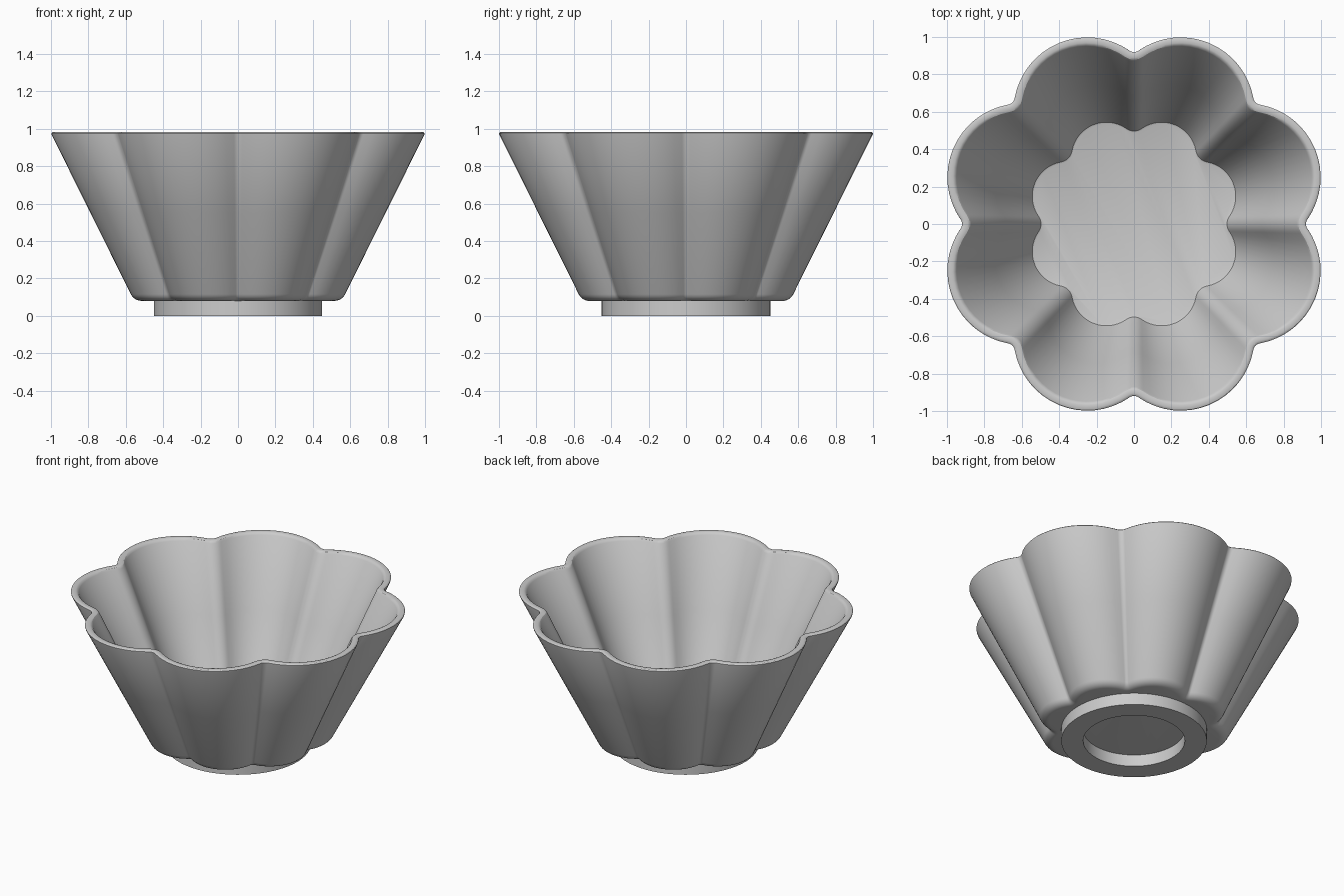
import bpy
import bmesh
from math import sin, cos, pi, atan2, sqrt, radians, tan

if "Cube" in bpy.data.objects:
    bpy.data.objects.remove(bpy.data.objects["Cube"])

LOBES = 8
HALF = pi / LOBES
SLOPE = 0.497          # outward lean of the wall per unit of height
RIM_Z = 0.975


def outline(extent, z):
    """Scalloped ring: eight lobes joined by filleted notches, reaching +-extent."""
    s = 1 - SLOPE * (RIM_Z - z)          # size of the outer wall at this height
    t = s - extent                       # inward offset from the outer wall
    d, r, f = 0.653 * s, 0.3967 * s - t, 0.04 * s + t
    reach = sqrt((r + f) ** 2 - (d * sin(HALF)) ** 2)
    n = d * cos(HALF) + reach            # notch fillet centre
    phi = atan2(-d * sin(HALF), reach)
    pts = []
    for i in range(8):
        a = pi - phi + 2 * phi * i / 8
        pts.append((n + f * cos(a), f * sin(a)))
    for i in range(16):
        a = phi + (2 * HALF - 2 * phi) * i / 16
        pts.append((d * cos(HALF) + r * cos(a), d * sin(HALF) + r * sin(a)))
    ring = []
    for k in range(LOBES):
        c, q = cos(2 * HALF * k), sin(2 * HALF * k)
        ring += [(x * c - y * q, x * q + y * c, z) for x, y in pts]
    return ring


def circle(r, z, n=96):
    return [(r * cos(2 * pi * i / n), r * sin(2 * pi * i / n), z) for i in range(n)]


def loft(name, rings, closed=False):
    """Skin the rings in order; cap the ends or join last to first."""
    bm = bmesh.new()
    loops = [[bm.verts.new(p) for p in ring] for ring in rings]
    pairs = list(zip(loops, loops[1:]))
    if closed:
        pairs.append((loops[-1], loops[0]))
    else:
        bm.faces.new(loops[0])
        bm.faces.new(loops[-1])
    for a, b in pairs:
        for i in range(len(a)):
            j = (i + 1) % len(a)
            bm.faces.new((a[i], a[j], b[j], b[i]))
    bmesh.ops.recalc_face_normals(bm, faces=bm.faces)
    mesh = bpy.data.meshes.new(name)
    bm.to_mesh(mesh)
    bm.free()
    ob = bpy.data.objects.new(name, mesh)
    bpy.context.collection.objects.link(ob)
    bpy.ops.object.select_all(action='DESELECT')
    ob.select_set(True)
    bpy.context.view_layer.objects.active = ob
    bpy.ops.object.shade_smooth_by_angle(angle=radians(30))
    return ob


# Bowl: rounded bottom edge, outer wall, softened rim, inner wall, floor
BASE_Z, FILLET = 0.08, 0.065
turn = pi / 2 - atan2(SLOPE, 1)
corner = 1 - SLOPE * (RIM_Z - BASE_Z)
cx = corner - FILLET * tan(turn / 2)
profile = [(cx + FILLET * sin(turn * i / 6), BASE_Z + FILLET * (1 - cos(turn * i / 6)))
           for i in range(7)]
profile += [(0.79, RIM_Z - 0.21 / SLOPE), (0.9975, 0.97), (0.998, 0.976), (0.993, 0.981),
            (0.985, 0.983), (0.968, 0.983), (0.958, 0.979), (0.949, 0.968),
            (0.745, 0.558), (0.549, 0.164), (0.544, 0.156), (0.534, 0.152)]
loft("bowl", [outline(x, z) for x, z in profile])

# Foot ring, tucked slightly into the bowl bottom
loft("foot_ring", [circle(0.45, 0), circle(0.45, 0.1), circle(0.314, 0.1), circle(0.314, 0)],
     closed=True)
